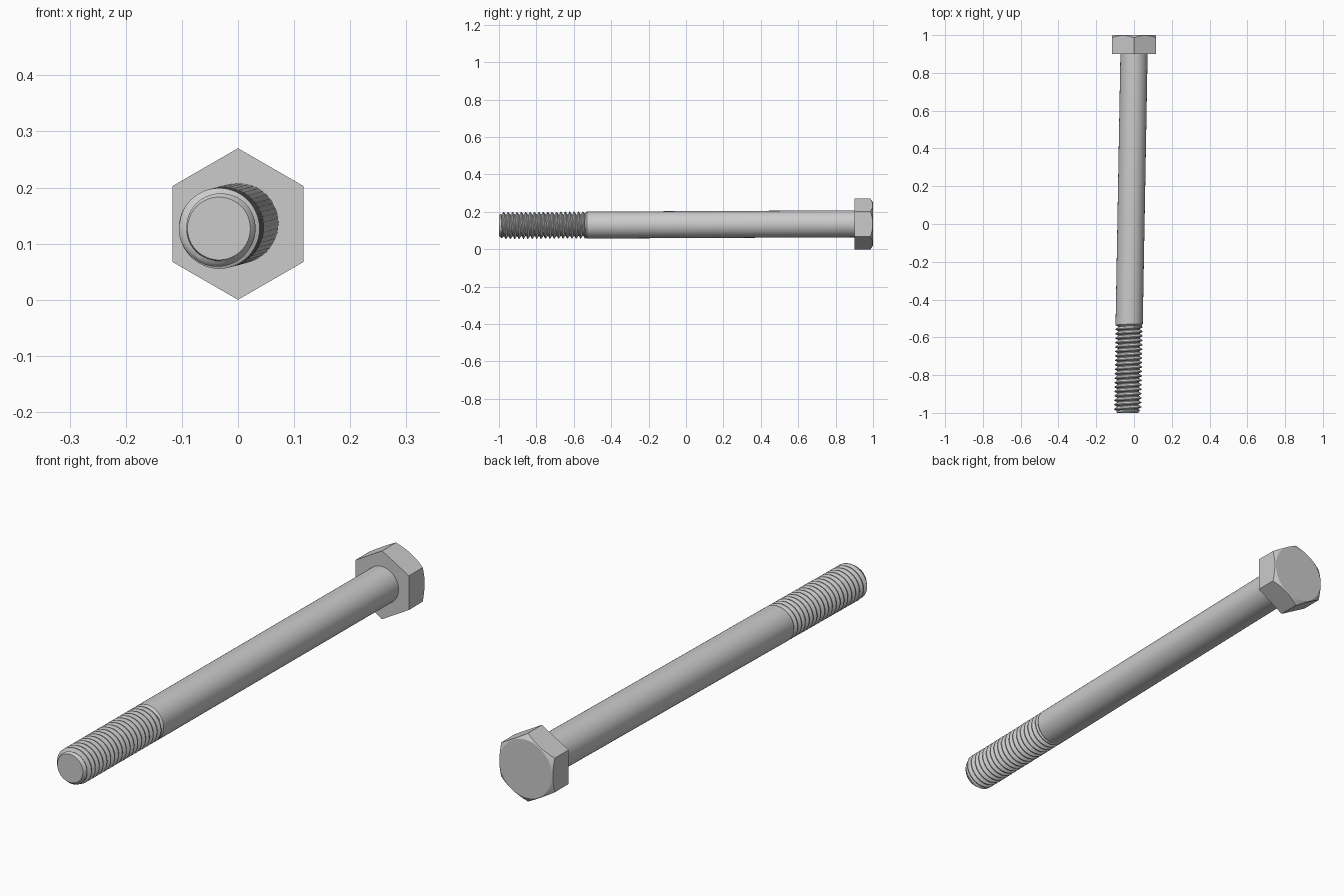
import bpy, bmesh
from math import sin, cos, pi, hypot, ceil, radians

if "Cube" in bpy.data.objects:
    bpy.data.objects.remove(bpy.data.objects["Cube"])

SEG = 48                       # sides of the round parts
R, ROOT, TIP_R = 0.072, 0.058, 0.056
Y_TIP, Y_JOIN, Y_HEAD, Y_TOP = -1.0, -0.53, 0.90, 1.0
PITCH = 0.0235


def axis_point(r, a, y):
    """Point around the slightly leaning bolt axis."""
    t = (Y_HEAD - y) / (Y_HEAD - Y_TIP)
    return (-0.034 * t + r * sin(a), y, 0.136 - 0.009 * t + r * cos(a))


def bridge(bm, a, b, closed=True):
    n = len(a)
    for i in range(n if closed else n - 1):
        j = (i + 1) % n
        bm.faces.new((a[i], a[j], b[j], b[i]))


def finish(bm, name):
    bmesh.ops.remove_doubles(bm, verts=bm.verts, dist=1e-5)
    bmesh.ops.recalc_face_normals(bm, faces=bm.faces)
    mesh = bpy.data.meshes.new(name)
    bm.to_mesh(mesh)
    bm.free()
    obj = bpy.data.objects.new(name, mesh)
    bpy.context.collection.objects.link(obj)
    bpy.ops.object.select_all(action='DESELECT')
    obj.select_set(True)
    bpy.context.view_layer.objects.active = obj
    bpy.ops.object.shade_smooth_by_angle(angle=radians(25))
    return obj


# Hex head: sampled hexagon sides, trimmed by a cone at the outer face
HEX_R, CAP_R, STEPS = 0.135, 0.114, 10
outline = []
for k in range(6):
    a, b = k * pi / 3, (k + 1) * pi / 3
    for s in range(STEPS):
        f = s / STEPS
        outline.append((HEX_R * (sin(a) * (1 - f) + sin(b) * f),
                        HEX_R * (cos(a) * (1 - f) + cos(b) * f)))
bm = bmesh.new()
under, rim, cap = [], [], []
for x, z in outline:
    d = hypot(x, z)
    under.append(bm.verts.new((x, Y_HEAD, z + HEX_R)))
    rim.append(bm.verts.new((x, Y_TOP - (d - CAP_R) * 0.65, z + HEX_R)))
    cap.append(bm.verts.new((x / d * CAP_R, Y_TOP, z / d * CAP_R + HEX_R)))
bm.faces.new(under)
bm.faces.new(cap)
bridge(bm, under, rim)
bridge(bm, rim, cap)
finish(bm, "hex_head")

# Plain shank
bm = bmesh.new()
rings = [[bm.verts.new(axis_point(R, 2 * pi * j / SEG, y)) for j in range(SEG)]
         for y in (Y_JOIN, Y_HEAD)]
bridge(bm, *rings)
finish(bm, "shank")

# Helical thread: rows follow the helix, clamped flat at both ends
PROFILE = [(0.0, R), (0.14, R), (0.35, (R + ROOT) / 2), (0.56, ROOT),
           (0.72, ROOT), (0.86, (R + ROOT) / 2)]
bm = bmesh.new()
turns = ceil((Y_JOIN - Y_TIP) / PITCH) + 1
rows = []
for turn in range(-1, turns):
    for f, r0 in PROFILE:
        row = []
        for j in range(SEG + 1):
            y = Y_TIP + PITCH * (turn + f + j / SEG)
            y = max(Y_TIP, min(Y_JOIN, y))
            r = min(r0, TIP_R + (y - Y_TIP) * 0.8)      # tip chamfer
            r = max(r, R - (Y_JOIN - y) * 1.0)          # thread run-out
            row.append(bm.verts.new(axis_point(r, 2 * pi * j / SEG, y)))
        rows.append(row)
for a, b in zip(rows, rows[1:]):
    bridge(bm, a, b, closed=False)
bm.faces.new(rows[0][:SEG])                             # flat tip
finish(bm, "thread")
